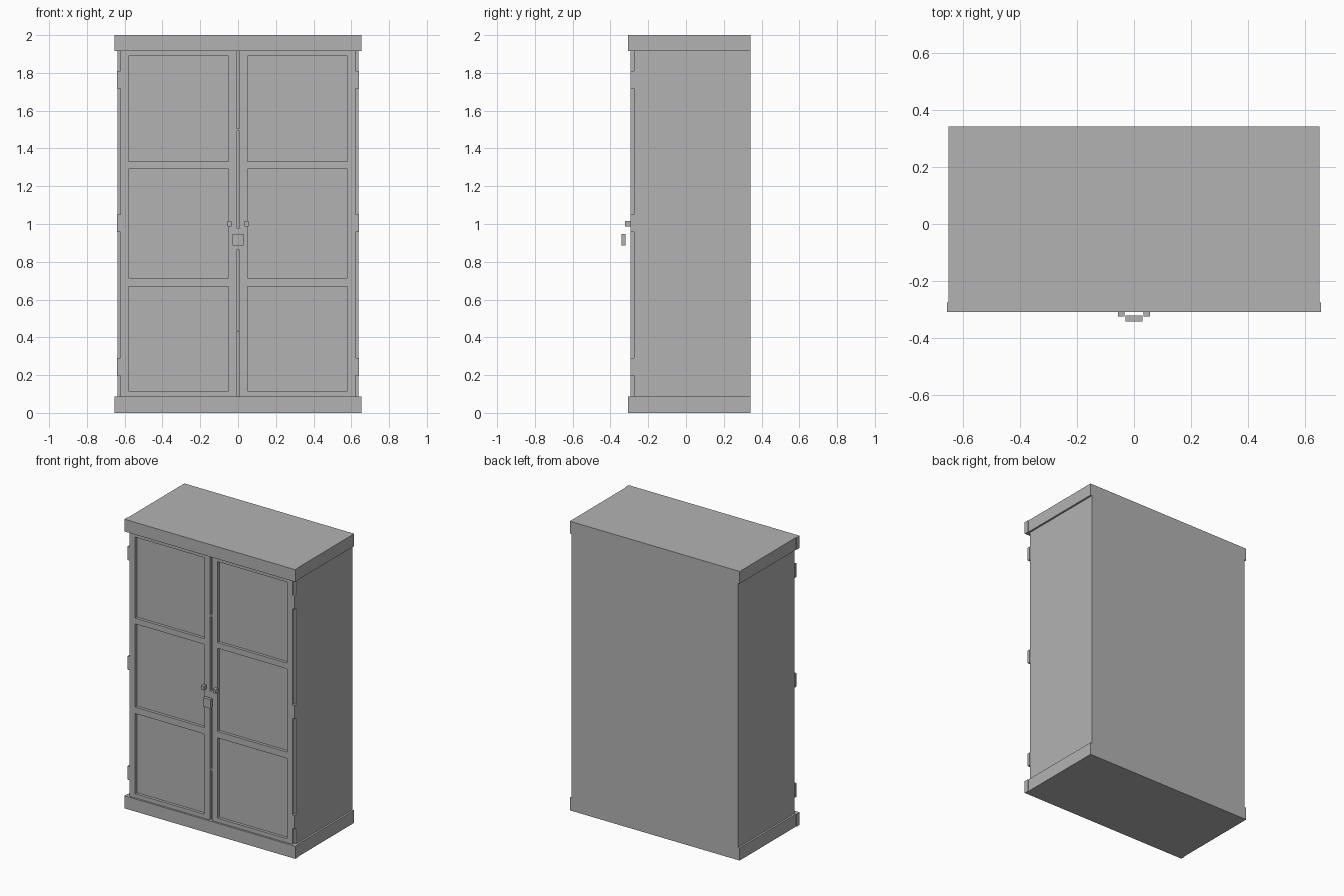
import bpy
import bmesh

cube = bpy.data.objects.get("Cube")
if cube:
    bpy.data.objects.remove(cube, do_unlink=True)

grey = bpy.data.materials.new("grey_paint")
grey.use_nodes = True
grey.diffuse_color = (0.45, 0.45, 0.45, 1)
grey.node_tree.nodes["Principled BSDF"].inputs["Base Color"].default_value = (0.45, 0.45, 0.45, 1)


def boxes(name, spans):
    """One object made of boxes, each given as x, y and z ranges."""
    bm = bmesh.new()
    for span in spans:
        verts = bmesh.ops.create_cube(bm, size=1)["verts"]
        for v in verts:
            v.co = [(a + b) / 2 + c * (b - a) for c, (a, b) in zip(v.co, span)]
    mesh = bpy.data.meshes.new(name)
    bm.to_mesh(mesh)
    bm.free()
    mesh.materials.append(grey)
    ob = bpy.data.objects.new(name, mesh)
    bpy.context.collection.objects.link(ob)
    return ob


def side(a, b, s):
    """Range a..b mirrored to the side s."""
    return tuple(sorted((a * s, b * s)))


BACK, CARCASS, DOOR, TRIM = 0.342, -0.275, -0.295, -0.308
BASE_TOP, CORNICE = 0.087, 1.915

# Carcass, plinth and cornice, each with a slightly wider front board
boxes("carcass", [((-0.637, 0.637), (CARCASS, BACK), (BASE_TOP, CORNICE))])
for name, z in (("plinth", (0, BASE_TOP)), ("cornice", (CORNICE, 2))):
    boxes(name, [((-0.65, 0.65), (CARCASS, BACK), z)])
    boxes(name + "_front_board", [((-0.654, 0.654), (TRIM, CARCASS), z)])

# Doors: stiles and rails framing three recessed panels each
depth = (DOOR, CARCASS)
rails = [(BASE_TOP, 0.115), (0.67, 0.715), (1.29, 1.33), (1.89, CORNICE)]
for label, s in (("left", 1), ("right", -1)):
    stiles = [(side(a, b, s), depth, (BASE_TOP, CORNICE))
              for a, b in ((0.009, 0.05), (0.58, 0.622))]
    boxes(label + "_door", stiles + [(side(0.05, 0.58, s), depth, z) for z in rails])
    # Hinges bridge the gap between door and carcass edge
    boxes(label + "_hinges", [(side(0.622, 0.64, s), depth, (z, z + 0.093))
                              for z in (0.197, 0.958, 1.717)])
    boxes(label + "_knob", [(side(0.034, 0.056, s), (-0.324, DOOR), (0.988, 1.015))])

# Catches across the middle gap, and the padlock in front
boxes("door_catches", [((-0.009, 0.009), depth, z)
                       for z in ((0.43, 0.44), (0.862, 0.98), (1.493, 1.505))])
boxes("padlock", [((-0.03, 0.03), (-0.342, -0.32), (0.885, 0.946))])
